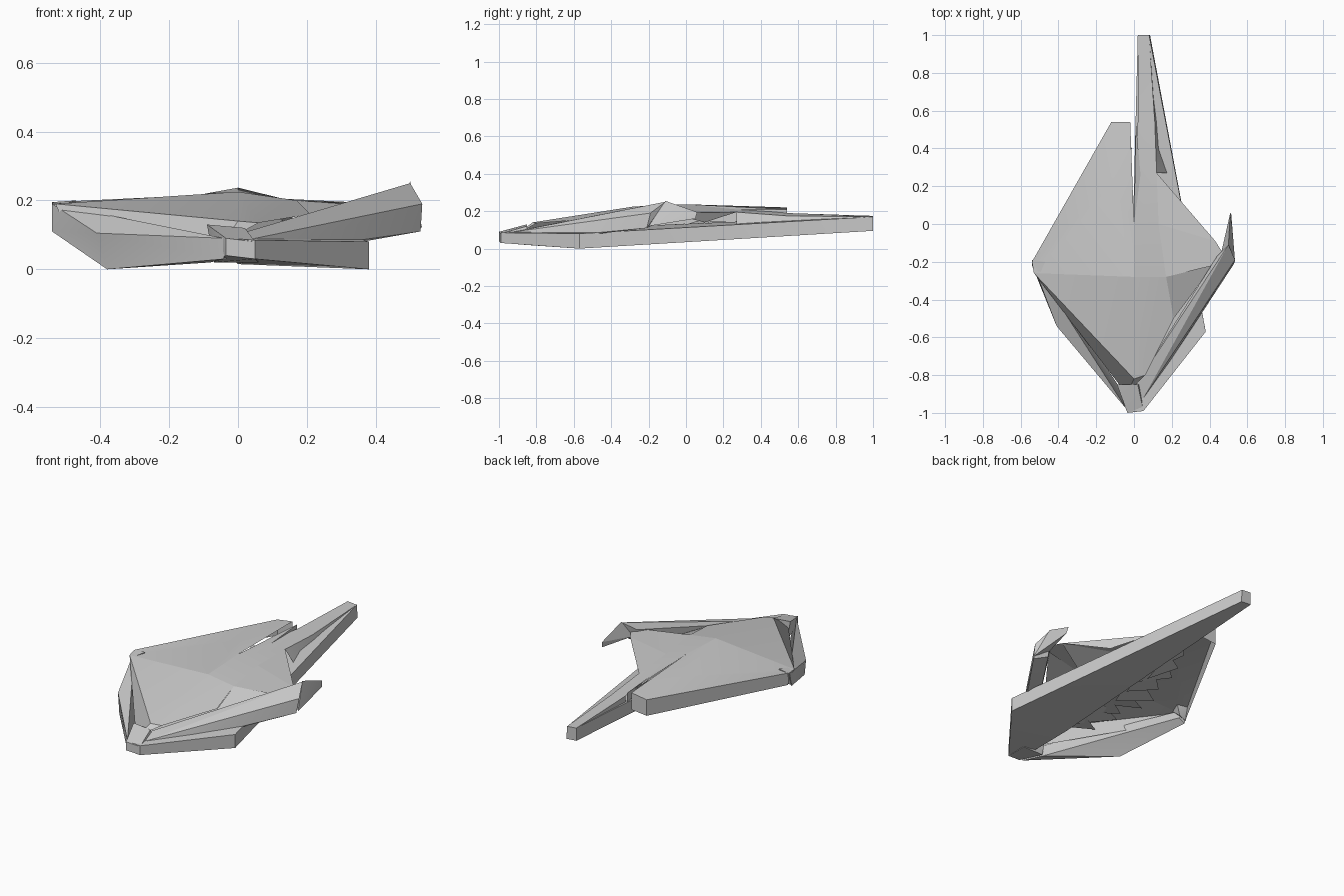
import bpy, bmesh, math, random

random.seed(4)


def finish(bm, name, smooth=25):
    bmesh.ops.recalc_face_normals(bm, faces=bm.faces)
    me = bpy.data.meshes.new(name)
    bm.to_mesh(me)
    bm.free()
    ob = bpy.data.objects.new(name, me)
    bpy.context.collection.objects.link(ob)
    bpy.ops.object.select_all(action='DESELECT')
    ob.select_set(True)
    bpy.context.view_layer.objects.active = ob
    bpy.ops.object.shade_smooth_by_angle(angle=math.radians(smooth))
    return ob


def hull(name, pts):
    bm = bmesh.new()
    for p in pts:
        bm.verts.new(p)
    bmesh.ops.convex_hull(bm, input=bm.verts)
    loose = [v for v in bm.verts if not v.link_faces]
    bmesh.ops.delete(bm, geom=loose, context='VERTS')
    return finish(bm, name)


def sheet(name, pts, faces, smooth=25):
    bm = bmesh.new()
    vs = [bm.verts.new(p) for p in pts]
    for f in faces:
        bm.faces.new([vs[i] for i in f])
    return finish(bm, name, smooth)


# long slab under the hull that tapers to the tail boom
hull("tail_boom", [(.38, -.57, 0), (.38, -.57, .08), (.05, -.99, .03), (.05, -.99, .085),
                   (-.03, -.99, .04), (-.03, -.99, .09), (0, -.57, .015),
                   (.02, 1, .10), (.085, 1, .095), (.02, 1, .175), (.08, 1, .17)])

# smooth front top panel with its front lip
sheet("front_panel",
      [(-.53, -.26, .19), (0, -.82, .14), (.06, -.80, .135), (.21, -.50, .16),
       (.17, -.28, .20), (0, -.28, .225), (-.04, -.90, .08), (-.50, -.25, .12)],
      [(0, 1, 5), (1, 2, 5), (2, 3, 4), (2, 4, 5), (0, 7, 6, 1), (1, 6, 2)])

# rear left top panel with side wall and end wall
sheet("rear_left_panel",
      [(-.53, -.26, .19), (0, -.28, .225), (0, 0, .237), (-.02, .54, .22),
       (-.12, .54, .205), (-.54, -.20, .195), (-.53, -.20, .12), (-.12, .54, .11),
       (-.02, .54, .12), (-.12, .20, .215)],
      [(0, 1, 9), (1, 2, 9), (2, 3, 9), (3, 4, 9), (4, 5, 9), (5, 0, 9),
       (5, 4, 7, 6), (4, 3, 8, 7)])

# spine that flows from the hull ridge onto the tail boom, with its right wall
sheet("spine",
      [(0, -.28, .225), (.17, -.28, .20), (0, 0, .237), (.13, 0, .205), (.02, .54, .19),
       (.11, .54, .175), (.02, 1, .175), (.08, 1, .17), (.12, .27, .195),
       (.02, .54, .13), (.14, .54, .08), (.02, 1, .10), (.21, .27, .09), (.085, 1, .10)],
      [(0, 1, 3, 2), (2, 3, 8, 4), (4, 8, 5), (4, 5, 7, 6), (4, 6, 11, 9),
       (5, 10, 13, 7), (8, 12, 10, 5)], 40)

# narrow upper blade beside the centre seam
sheet("seam_blade", [(.01, .54, .21), (0, 0, .237), (.04, .2, .21), (.01, .54, .15)],
      [(0, 1, 2), (0, 2, 3)])

# rear right panel reaching across to the right arm
sheet("rear_right_panel",
      [(.17, -.28, .20), (.13, 0, .205), (.12, .27, .195), (.43, -.09, .19),
       (.50, -.20, .185), (.25, .10, .14), (.44, -.19, .18), (.21, -.50, .155),
       (.20, -.20, .13), (.30, -.38, .13)],
      [(1, 3, 2), (2, 3, 5), (0, 4, 1), (1, 4, 3), (0, 6, 4), (0, 7, 9, 6),
       (1, 8, 3), (0, 8, 7)])

# left lower pod running from the nose to the wing tip
hull("left_pod", [(-.54, -.20, .19), (-.54, -.22, .11), (-.38, -.57, 0), (-.41, -.54, .105),
                  (-.04, -.98, .03), (-.04, -.98, .09), (-.08, -.86, .02), (-.50, -.22, .13)])

# right arm rising from the nose to the right tip
hull("right_arm", [(-.04, -.95, .03), (-.04, -.93, .09), (.04, -.96, .04), (.05, -.92, .09),
                   (.36, -.46, .08), (.53, -.21, .11), (.535, -.19, .19),
                   (.50, -.11, .25), (.44, -.17, .20), (.46, -.17, .13)])

# spike behind the right tip
hull("right_spike", [(.50, -.11, .255), (.535, -.20, .12), (.46, -.16, .16),
                     (.51, .06, .195), (.515, .05, .16)])

# small left tip block
hull("left_tip", [(-.54, -.19, .195), (-.54, -.21, .12), (-.47, -.20, .20),
                  (-.50, -.27, .19), (-.49, -.20, .13)])

# blunt nose block
hull("nose_block", [(-.035, -1, .04), (.05, -.99, .03), (-.035, -1, .09), (.05, -.99, .08),
                    (-.09, -.85, .13), (.02, -.85, .12), (-.07, -.85, .02), (.06, -.85, .02)])

# thin shards beneath the left panels
bm = bmesh.new()
for i in range(9):
    y = -.6 + .11 * i
    w = .30 - .22 * max(0, (y + .2) / .75)
    a = (-w * random.uniform(.7, 1), y, random.uniform(.12, .17))
    b = (-.01, y + random.uniform(.1, .2), random.uniform(.10, .15))
    c = (-w * .3, y - random.uniform(.05, .15), random.uniform(.09, .15))
    bm.faces.new([bm.verts.new(p) for p in (a, b, c)])
finish(bm, "inner_shards")
